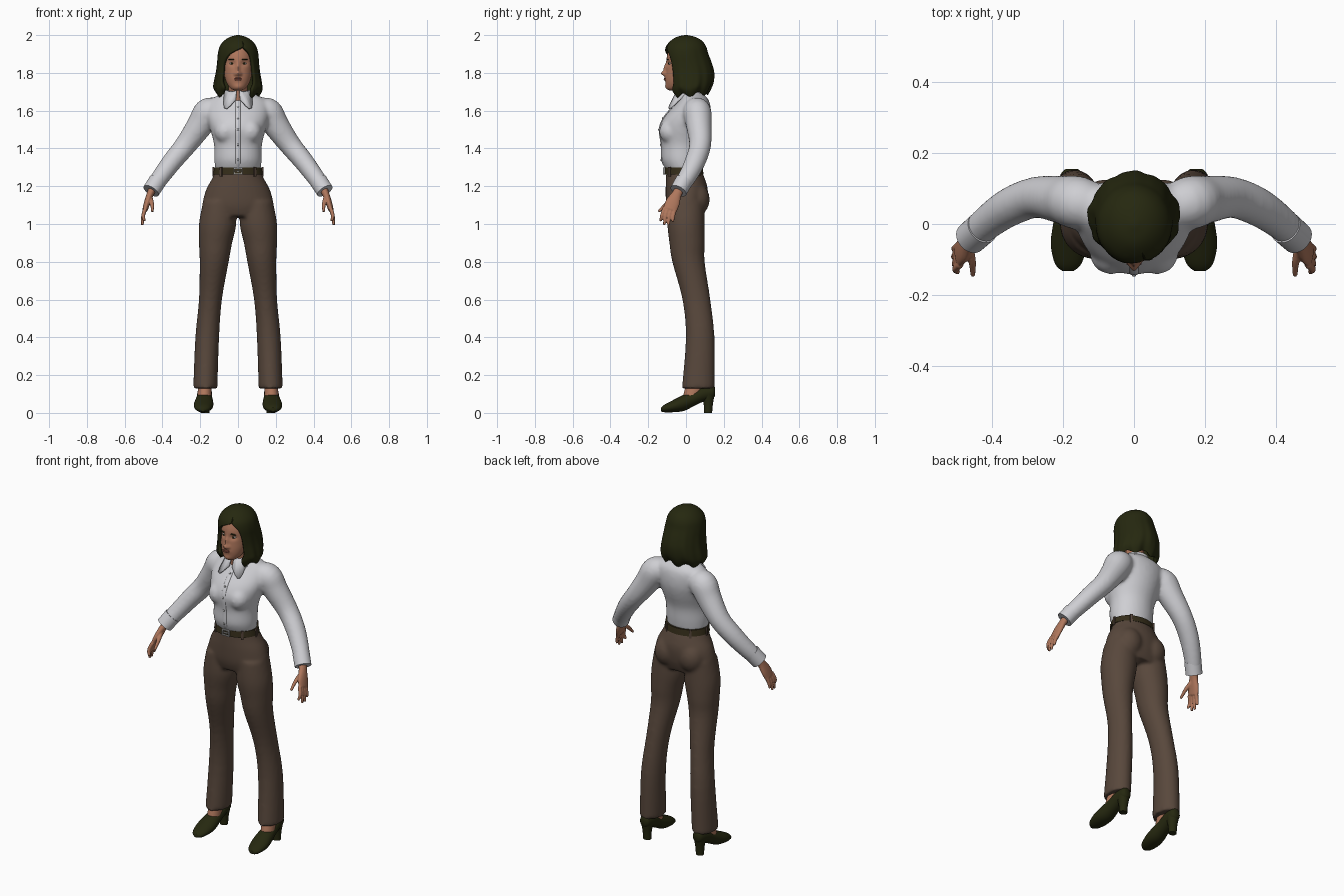
import bpy, bmesh, math
from mathutils import Vector, Matrix

if "Cube" in bpy.data.objects:
    bpy.data.objects.remove(bpy.data.objects["Cube"])

X, Y, Z = Vector((1, 0, 0)), Vector((0, 1, 0)), Vector((0, 0, 1))


def material(name, rgb):
    m = bpy.data.materials.new(name)
    m.diffuse_color = (*rgb, 1)
    m.use_nodes = True
    m.node_tree.nodes["Principled BSDF"].inputs["Base Color"].default_value = m.diffuse_color
    return m


SKIN = material("skin", (0.43, 0.185, 0.108))
OLIVE = material("dark_olive", (0.019, 0.021, 0.005))
SHIRT = material("pale_grey_cloth", (0.62, 0.62, 0.65))
BROWN = material("brown_cloth", (0.098, 0.064, 0.045))
BELT = material("belt_leather", (0.035, 0.026, 0.010))
METAL = material("silver", (0.45, 0.45, 0.45))
WHITE = material("eye_white", (0.7, 0.66, 0.62))
LIPS = material("lip_red", (0.32, 0.10, 0.07))


def spline(rows, sub):
    """Catmull-Rom interpolation of equally long tuples."""
    if sub == 1:
        return rows
    out = []
    for i in range(len(rows) - 1):
        quad = [rows[max(i - 1, 0)], rows[i], rows[i + 1], rows[min(i + 2, len(rows) - 1)]]
        for k in range(sub):
            t = k / sub
            out.append(tuple(0.5 * (2 * b + (c - a) * t + (2 * a - 5 * b + 4 * c - d) * t * t
                                    + (3 * b - a - 3 * c + d) * t ** 3) for a, b, c, d in zip(*quad)))
    return out + [rows[-1]]


def loft(bm, rows, n=32, sub=4, frame=None):
    """Capped tube through rows (x, y, z, a, b); a lies along frame[0] (default near y), b across."""
    rows = spline(rows, sub)
    pts = [Vector(r[:3]) for r in rows]
    rings = []
    for i, r in enumerate(rows):
        if frame:
            u, v = frame
        else:
            t = (pts[min(i + 1, len(pts) - 1)] - pts[max(i - 1, 0)]).normalized()
            u = (Y - t * t.dot(Y)).normalized()
            v = t.cross(u)
        angles = [2 * math.pi * k / n for k in range(n)]
        rings.append([bm.verts.new(pts[i] + u * r[3] * math.cos(a) + v * r[4] * math.sin(a)) for a in angles])
    for p, q in zip(rings, rings[1:]):
        for k in range(n):
            bm.faces.new((p[k], p[(k + 1) % n], q[(k + 1) % n], q[k]))
    bm.faces.new(rings[0][::-1])
    bm.faces.new(rings[-1])


def ball(bm, loc, scale):
    bmesh.ops.create_uvsphere(bm, u_segments=20, v_segments=12, radius=1,
                              matrix=Matrix.Translation(loc) @ Matrix.Diagonal((*scale, 1)))


def box(bm, loc, size, turn=0):
    bmesh.ops.create_cube(bm, size=1, matrix=Matrix.Translation(loc) @ Matrix.Rotation(turn, 4, 'Z')
                          @ Matrix.Diagonal((*size, 1)))


def finish(name, bm, mat, mirror=False, voxel=0, smooth=4, thick=0):
    bmesh.ops.recalc_face_normals(bm, faces=bm.faces)
    me = bpy.data.meshes.new(name)
    bm.to_mesh(me)
    bm.free()
    me.materials.append(mat)
    ob = bpy.data.objects.new(name, me)
    bpy.context.collection.objects.link(ob)
    bpy.ops.object.select_all(action='DESELECT')
    ob.select_set(True)
    bpy.context.view_layer.objects.active = ob
    bpy.ops.object.shade_smooth_by_angle(angle=math.radians(45))
    if mirror:
        ob.modifiers.new("mirror", 'MIRROR').use_mirror_merge = False
    if thick:
        s = ob.modifiers.new("thickness", 'SOLIDIFY')
        s.thickness, s.offset = thick, 0
    if voxel:
        r = ob.modifiers.new("blend", 'REMESH')
        r.mode, r.voxel_size, r.use_smooth_shade = 'VOXEL', voxel, True
        s = ob.modifiers.new("soften", 'SMOOTH')
        s.factor, s.iterations = 0.5, smooth
    return ob


FLAT = (Y, X)

# trousers: pelvis, seat and flared legs blended together
bm = bmesh.new()
loft(bm, [(0, -.012, 1.288, .092, .118), (0, -.003, 1.24, .103, .138), (0, .004, 1.18, .112, .17),
          (0, .003, 1.10, .108, .19), (0, .002, 1.04, .09, .185)], frame=FLAT)
for s in (1, -1):
    loft(bm, [(s * .1, 0, 1.12, .095, .085), (s * .108, 0, 1.0, .099, .099), (s * .119, .006, .9, .094, .088),
              (s * .126, .013, .8, .086, .077), (s * .146, .055, .6, .074, .061),
              (s * .163, .075, .4, .076, .063), (s * .173, .065, .13, .087, .064)], frame=FLAT)
    ball(bm, (s * .08, .058, 1.13), (.075, .068, .085))
finish("trousers", bm, BROWN, voxel=.01, smooth=6)

# shirt: torso and sleeves blended together
bm = bmesh.new()
loft(bm, [(0, -.014, 1.285, .092, .119), (0, -.022, 1.34, .107, .126), (0, -.019, 1.42, .111, .127),
          (0, -.012, 1.5, .13, .147), (0, .006, 1.56, .125, .162), (0, .03, 1.62, .1, .165),
          (0, .04, 1.66, .078, .145), (0, .03, 1.69, .06, .085), (0, .025, 1.705, .05, .06)], frame=FLAT)
for s in (1, -1):
    loft(bm, [(s * .12, .05, 1.60, .068, .068), (s * .16, .06, 1.588, .075, .078), (s * .2, .068, 1.525, .068, .07),
              (s * .275, .075, 1.42, .058, .058), (s * .345, .05, 1.335, .055, .053),
              (s * .405, .01, 1.255, .049, .048), (s * .455, -.035, 1.185, .043, .043)])
    ball(bm, (s * .065, -.08, 1.49), (.06, .062, .065))
finish("shirt", bm, SHIRT, voxel=.01, smooth=6)

# cuffs
bm = bmesh.new()
loft(bm, [(.426, -.010, 1.228, .047, .047), (.460, -.040, 1.175, .046, .046)], sub=1)
finish("cuffs", bm, SHIRT, mirror=True)

# button placket and buttons
front = [(1.30, -.107), (1.34, -.127), (1.42, -.129), (1.5, -.139), (1.56, -.118), (1.62, -.070), (1.65, -.045)]
bm = bmesh.new()
loft(bm, [(0, y, z, .005, .013) for z, y in front], n=12)
finish("placket", bm, SHIRT)
bm = bmesh.new()
for z, y in spline(front, 2)[2:11:2]:
    ball(bm, (0, y - .005, z), (.006, .004, .006))
finish("buttons", bm, METAL)

# collar band that falls into two points at the front
bm = bmesh.new()
rows = []
for k in range(49):
    a = .12 + (2 * math.pi - .24) * k / 48
    d = math.exp(-((min(a, 2 * math.pi - a) - .55) / .3) ** 2)
    row = []
    for t, r0, r1, z in ((0, .058, 0, 1.70), (.25, .066, .002, 1.705), (1, .082, .042, 1.665)):
        r = r0 + r1 * d
        row.append(bm.verts.new((r * math.sin(a), .017 - r * math.cos(a), z - .055 * d * t)))
    rows.append(row)
for p, q in zip(rows, rows[1:]):
    for j in (0, 1):
        bm.faces.new((p[j], q[j], q[j + 1], p[j + 1]))
finish("collar", bm, SHIRT, thick=.008)

# belt, loops and buckle
bm = bmesh.new()
loft(bm, [(0, -.011, 1.262, .104, .132), (0, -.012, 1.298, .1, .126)], n=48, sub=1, frame=FLAT)
finish("belt", bm, BELT)
bm = bmesh.new()
for a in (.75, 1.57, 2.5, -.75, -1.57, -2.5):
    box(bm, (.131 * math.sin(a), -.011 - .104 * math.cos(a), 1.277), (.014, .008, .05), a)
finish("belt_loops", bm, BROWN)
bm = bmesh.new()
for s in (1, -1):
    box(bm, (s * .022, -.116, 1.28), (.006, .01, .036))
    box(bm, (0, -.116, 1.28 + s * .015), (.05, .01, .006))
box(bm, (0, -.118, 1.28), (.026, .007, .006))
finish("buckle", bm, METAL)

# hands: palm, four fingers and thumb
bm = bmesh.new()
loft(bm, [(.448, -.028, 1.195, .026, .022), (.464, -.048, 1.16, .026, .019),
          (.48, -.07, 1.115, .038, .017), (.492, -.085, 1.075, .037, .014)])
for y0, y1, z1, x1 in ((-.114, -.135, 1.015, .494), (-.095, -.115, .995, .506),
                       (-.076, -.093, .993, .509), (-.058, -.070, 1.012, .508)):
    loft(bm, [(.489, y0, 1.085, .0105, .011), (.502, (y0 + y1) / 2 - .003, 1.045, .01, .010),
              (x1, y1, z1, .007, .007)], n=12)
loft(bm, [(.466, -.062, 1.14, .014, .014), (.455, -.105, 1.105, .011, .011), (.453, -.145, 1.065, .007, .007)], n=12)
finish("hands", bm, SKIN, mirror=True, voxel=.004, smooth=3)

# shoes with block heels, and the insteps above them
bm = bmesh.new()
loft(bm, [(.186, -.132, .018, .010, .016), (.185, -.112, .024, .021, .037), (.183, -.06, .038, .034, .051),
          (.18, -.01, .054, .043, .049), (.178, .04, .076, .041, .042), (.176, .09, .1, .041, .039),
          (.175, .138, .11, .036, .032), (.175, .154, .112, .022, .018)], frame=(Z, X))
loft(bm, [(.175, .116, .1, .036, .036), (.175, .118, .05, .025, .026), (.175, .117, 0, .021, .023)], n=24, frame=FLAT)
for v in bm.verts:
    v.co.z = max(v.co.z, 0)
finish("shoes", bm, OLIVE, mirror=True)
bm = bmesh.new()
loft(bm, [(.178, .03, .09, .045, .037), (.176, .047, .14, .048, .035), (.175, .07, .2, .04, .03)], frame=FLAT)
finish("insteps", bm, SKIN, mirror=True)

# neck
bm = bmesh.new()
loft(bm, [(0, .003, 1.62, .045, .05), (0, .006, 1.70, .05, .05), (0, .005, 1.77, .052, .05)], frame=FLAT)
finish("neck", bm, SKIN)

# head with sculpted nose, eye sockets, mouth and chin
bm = bmesh.new()
loft(bm, [(0, -.068, 1.708, .022, .02), (0, -.06, 1.718, .042, .04), (0, -.045, 1.745, .063, .059),
          (0, -.03, 1.78, .079, .071), (0, -.015, 1.82, .091, .078), (0, -.008, 1.86, .096, .081),
          (0, 0, 1.90, .098, .08), (0, .004, 1.94, .085, .072), (0, .004, 1.97, .055, .05),
          (0, .004, 1.985, .02, .02)], n=112, sub=7, frame=FLAT)


def bump(x, z, cx, cz, wx, wz):
    return math.exp(-((x - cx) / wx) ** 2 - ((z - cz) / wz) ** 2)


for v in bm.verts:
    if v.co.y < -.04:
        x, z = abs(v.co.x), v.co.z
        v.co.y -= (.021 * bump(x, z, 0, 1.797, .012, .013) + .012 * bump(x, z, 0, 1.825, .010, .024)
                   + .008 * bump(x, z, .014, 1.793, .008, .009) - .010 * bump(x, z, .032, 1.85, .02, .014)
                   + .004 * bump(x, z, 0, 1.768, .024, .012) + .005 * bump(x, z, 0, 1.725, .022, .014))
finish("head", bm, SKIN)

# eyes, brows and lips
for name, mat, loc, size in (("eyes", WHITE, (.032, -.079, 1.85), (.014, .0135, .0065)),
                             ("irises", OLIVE, (.032, -.0915, 1.85), (.0055, .003, .0055)),
                             ("brows", OLIVE, (.035, -.097, 1.871), (.018, .006, .003))):
    bm = bmesh.new()
    ball(bm, loc, size)
    finish(name, bm, mat, mirror=True)
bm = bmesh.new()
ball(bm, (0, -.111, 1.771), (.022, .0065, .004))
ball(bm, (0, -.111, 1.763), (.019, .007, .0045))
finish("lips", bm, LIPS)

# bobbed hair: shell rows (z, y, half width, half depth, left and right edge angle from the front)
bm = bmesh.new()
shell = spline([(2.0, 0, .008, .008, -.3, .3), (1.99, 0, .043, .05, -.3, .3), (1.97, .002, .074, .083, -.3, .3),
                (1.94, 0, .097, .106, -.29, .31), (1.90, .002, .107, .116, .45, .65),
                (1.85, .012, .111, .124, .78, .78), (1.80, .02, .117, .128, .8, .8),
                (1.75, .022, .126, .124, .76, .76), (1.71, .02, .129, .114, .62, .62),
                (1.675, .024, .112, .092, .72, .72)], 4)
rows = []
for z, cy, rx, ry, gl, gr in shell:
    row = []
    for k in range(73):
        a = gr + (2 * math.pi - gl - gr) * k / 72
        low = min(max((1.97 - z) / .3, 0), 1)
        w = 1 + low * (.022 * math.sin(9 * a + 6 * z) + .012 * math.sin(17 * a))
        dz = .012 * low ** 4 * math.sin(7 * a) + .02 * low ** 4 * (1 - math.cos(a)) / 2
        row.append(bm.verts.new((rx * w * math.sin(a), cy - ry * w * math.cos(a), z + dz)))
    rows.append(row)
for p, q in zip(rows, rows[1:]):
    for k in range(72):
        bm.faces.new((p[k], p[k + 1], q[k + 1], q[k]))
bm.faces.new(rows[0][:-1])
bmesh.ops.remove_doubles(bm, verts=bm.verts, dist=.0002)
hair = finish("hair", bm, OLIVE, thick=.018)
hair.modifiers[-1].offset = -1
